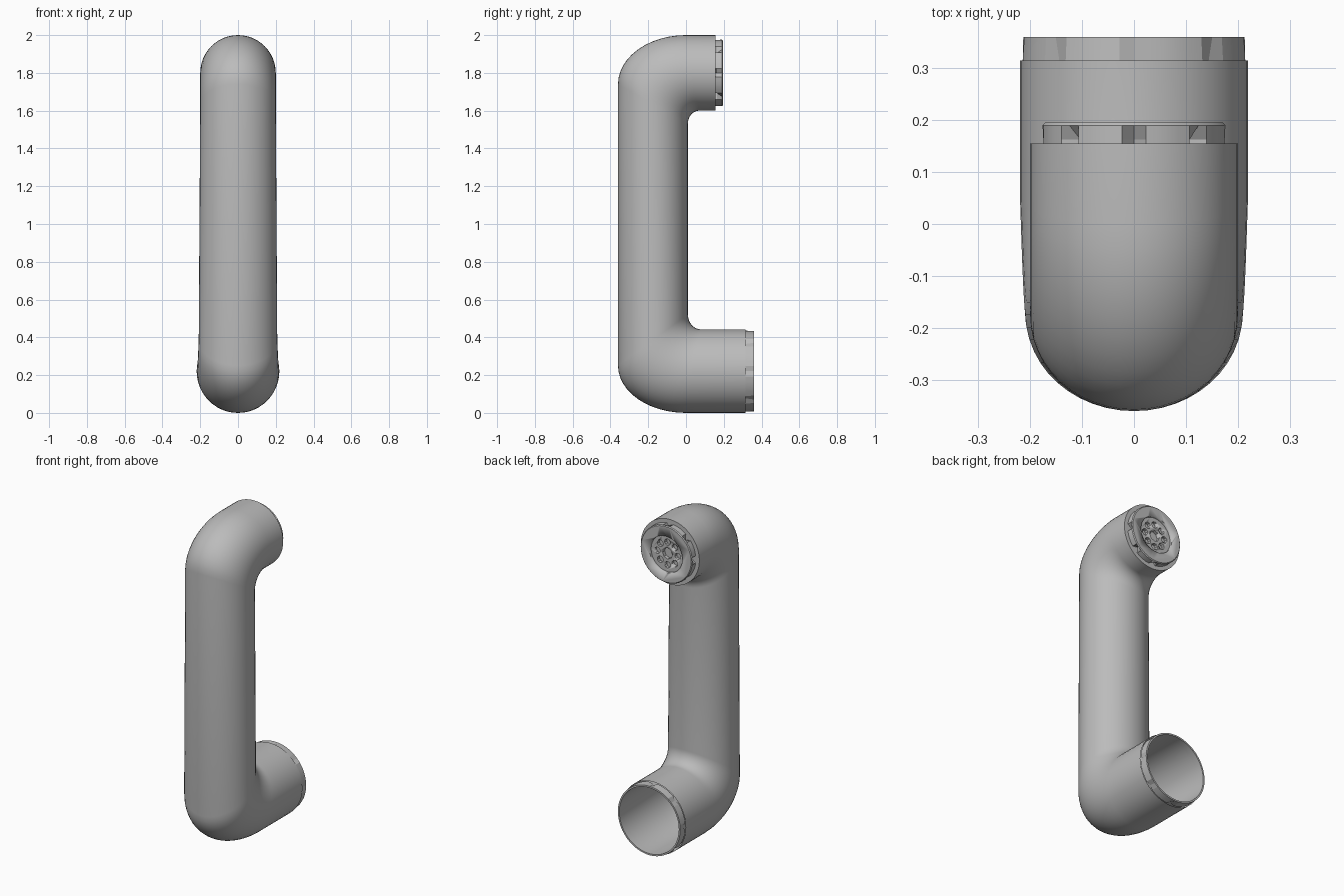
import bpy
import bmesh
from math import sin, cos, pi, tau, radians
from mathutils import Vector, Matrix

cube = bpy.data.objects.get("Cube")
if cube:
    bpy.data.objects.remove(cube, do_unlink=True)

grey = bpy.data.materials.new("grey plastic")
grey.use_nodes = True
COLOUR = (0.5, 0.5, 0.5, 1)
grey.diffuse_color = COLOUR
grey.node_tree.nodes["Principled BSDF"].inputs["Base Color"].default_value = COLOUR

EAR_Z, MOUTH_Z = 1.8, 0.221


def make_object(name, bm, angle=35):
    bmesh.ops.recalc_face_normals(bm, faces=bm.faces)
    mesh = bpy.data.meshes.new(name)
    bm.to_mesh(mesh)
    bm.free()
    mesh.materials.append(grey)
    ob = bpy.data.objects.new(name, mesh)
    bpy.context.collection.objects.link(ob)
    bpy.ops.object.select_all(action="DESELECT")
    ob.select_set(True)
    bpy.context.view_layer.objects.active = ob
    bpy.ops.object.shade_smooth_by_angle(angle=radians(angle))
    return ob


def loft(name, rings, cap_start=False, cap_end=False, closed=False, angle=35):
    """Skin a list of point rings with quads."""
    bm = bmesh.new()
    loops = [[bm.verts.new(p) for p in ring] for ring in rings]
    pairs = list(zip(loops, loops[1:]))
    if closed:
        pairs.append((loops[-1], loops[0]))
    for a, b in pairs:
        n = len(a)
        for i in range(n):
            j = (i + 1) % n
            bm.faces.new((a[i], a[j], b[j], b[i]))
    if cap_start:
        bm.faces.new(loops[0])
    if cap_end:
        bm.faces.new(loops[-1])
    return make_object(name, bm, angle)


def section(inner, outer, half_width, n=48):
    """Elliptical ring spanning an inner and an outer (y, z) point."""
    a, b = Vector((0, *inner)), Vector((0, *outer))
    mid, axis = (a + b) / 2, (b - a) / 2
    side = Vector((half_width, 0, 0))
    return [mid + axis * cos(tau * i / n) + side * sin(tau * i / n) for i in range(n)]


def circle(y, z, r, n=48, notch=0, period=6):
    """Ring facing the back; every period-th point is pulled inward by notch."""
    return [Vector(((r - notch * (i % period == 0)) * sin(tau * i / n), y,
                    z + (r - notch * (i % period == 0)) * cos(tau * i / n)))
            for i in range(n)]


def bend(inner_corner, outer_corner, inner_r, outer_r, w0, w1, up, steps=12):
    """Rings turning from the stub into the grip around one corner."""
    rings = []
    for k in range(steps + 1):
        t = k / steps
        s, c = 1 - sin(t * pi / 2), 1 - cos(t * pi / 2)
        inner = (inner_corner[0] + inner_r[0] * s, inner_corner[1] - up * inner_r[1] * c)
        outer = (outer_corner[0] + outer_r[0] * s, outer_corner[1] - up * outer_r[1] * c)
        rings.append(section(inner, outer, w0 + (w1 - w0) * t))
    return rings


# Handset body: ear stub, upper bend, grip, lower bend, mouth stub
upper = bend((0.01, 1.6), (-0.36, 2.0), (0.06, 0.07), (0.36, 0.26), 0.2, 0.2, 1)
lower = bend((0.01, 0.442), (-0.36, 0.0), (0.07, 0.08), (0.36, 0.25), 0.219, 0.208, -1)
body = [section((0.155, 1.6), (0.155, 2.0), 0.2)] + upper
body += lower[::-1] + [section((0.315, 0.442), (0.315, 0.0), 0.219)]
loft("handset_body", body, cap_start=True)

# Mouthpiece collar with ratchet notches, and the hollow cup inside it
loft("mouth_collar", [
    circle(0.314, MOUTH_Z, 0.203),
    circle(0.314, MOUTH_Z, 0.216, notch=0.013),
    circle(0.36, MOUTH_Z, 0.213),
    circle(0.36, MOUTH_Z, 0.203),
], closed=True, angle=12)
loft("mouth_cup", [
    circle(0.36, MOUTH_Z, 0.203),
    circle(0.0, MOUTH_Z, 0.203),
    circle(-0.15, MOUTH_Z, 0.18),
], cap_end=True)

# Earpiece disc with notched rim
ear = loft("ear_disc", [
    circle(0.15, EAR_Z, 0.176, notch=0.03),
    circle(0.163, EAR_Z, 0.176, notch=0.03),
    circle(0.19, EAR_Z, 0.176),
    circle(0.195, EAR_Z, 0.171),
], cap_start=True, cap_end=True, angle=12)


def drill(target, positions, radius, y0, y1, sides):
    """Cut round holes running along y."""
    bm = bmesh.new()
    for x, z in positions:
        place = Matrix.Translation((x, (y0 + y1) / 2, z)) @ Matrix.Rotation(pi / 2, 4, "X")
        bmesh.ops.create_cone(bm, cap_ends=True, segments=sides, radius1=radius,
                              radius2=radius, depth=y1 - y0, matrix=place)
    cutter = make_object("hole_cutter", bm)
    cutter.hide_render = True
    bpy.context.view_layer.objects.active = target
    mod = target.modifiers.new("holes", "BOOLEAN")
    mod.operation, mod.solver, mod.object = "DIFFERENCE", "EXACT", cutter
    # Keep the cut ahead of the smoothing step, then bake it in
    bpy.ops.object.modifier_move_to_index(modifier=mod.name, index=0)
    bpy.ops.object.modifier_apply(modifier=mod.name)
    bpy.data.objects.remove(cutter, do_unlink=True)


# Recessed speaker plate, ring of holes and central hole
drill(ear, [(0, EAR_Z)], 0.112, 0.18, 0.25, 40)
around = [(0.07 * sin(tau * i / 8), EAR_Z + 0.07 * cos(tau * i / 8)) for i in range(8)]
drill(ear, around, 0.02, 0.16, 0.25, 10)
drill(ear, [(0, EAR_Z)], 0.034, 0.16, 0.25, 8)
